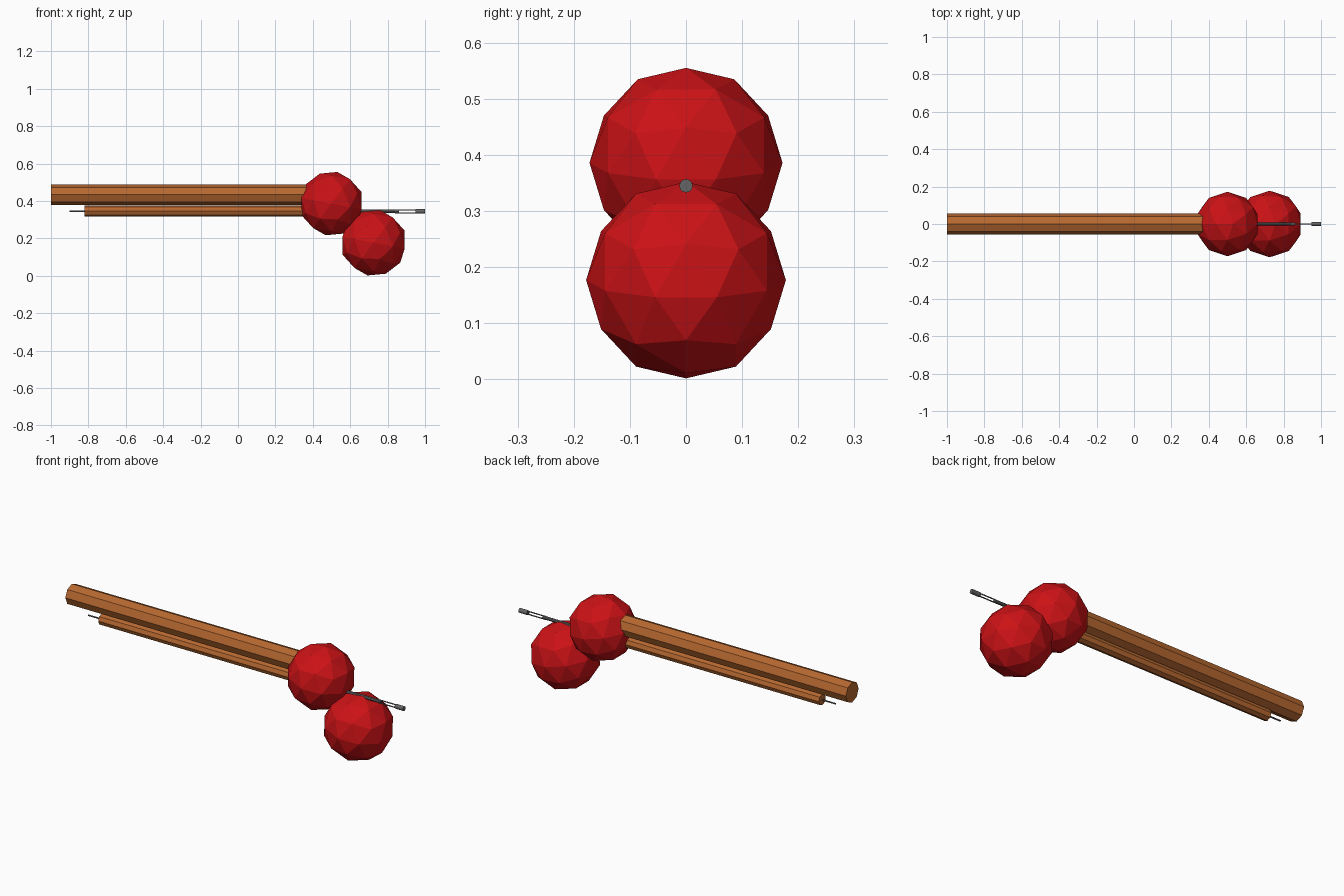
import bpy
from math import radians

if "Cube" in bpy.data.objects:
    bpy.data.objects.remove(bpy.data.objects["Cube"])


def material(name, rgb):
    m = bpy.data.materials.new(name)
    m.diffuse_color = (*rgb, 1)
    m.use_nodes = True
    m.node_tree.nodes["Principled BSDF"].inputs["Base Color"].default_value = m.diffuse_color
    return m


WOOD = material("wood_brown", (0.48, 0.14, 0.03))
RED = material("ball_red", (0.6, 0.006, 0.008))
STEEL = material("dark_steel", (0.13, 0.13, 0.13))


def bar(name, x0, x1, z, radius, sides, mat):
    """Flat-sided cylinder lying along x."""
    bpy.ops.mesh.primitive_cylinder_add(
        vertices=sides, radius=radius, depth=x1 - x0,
        location=((x0 + x1) / 2, 0, z), rotation=(0, radians(90), 0))
    ob = bpy.context.object
    ob.name = name
    ob.data.materials.append(mat)


def ball(name, x, z, radius):
    """Low-poly ball, tilted about y."""
    bpy.ops.mesh.primitive_ico_sphere_add(
        subdivisions=2, radius=radius, location=(x, 0, z),
        rotation=(0, radians(-53), 0))
    ob = bpy.context.object
    ob.name = name
    ob.data.materials.append(RED)


# Wooden sticks
bar("upper_stick", -1.0, 0.48, 0.434, 0.055, 8, WOOD)
bar("lower_stick", -0.82, 0.48, 0.346, 0.030, 8, WOOD)

# Red balls
ball("upper_ball", 0.50, 0.386, 0.172)
ball("lower_ball", 0.725, 0.177, 0.178)

# Metal rod: thin tail, solid shaft, two wires with a gap, thick tip
ROD_Z = 0.345
bar("rod_tail", -0.90, -0.78, ROD_Z, 0.004, 8, STEEL)
bar("rod_shaft", 0.45, 0.86, ROD_Z, 0.009, 8, STEEL)
for label, side in (("upper", 1), ("lower", -1)):
    bar(label + "_tip_wire", 0.84, 0.97, ROD_Z + side * 0.008, 0.003, 6, STEEL)
bar("rod_tip", 0.95, 1.0, ROD_Z, 0.012, 12, STEEL)
